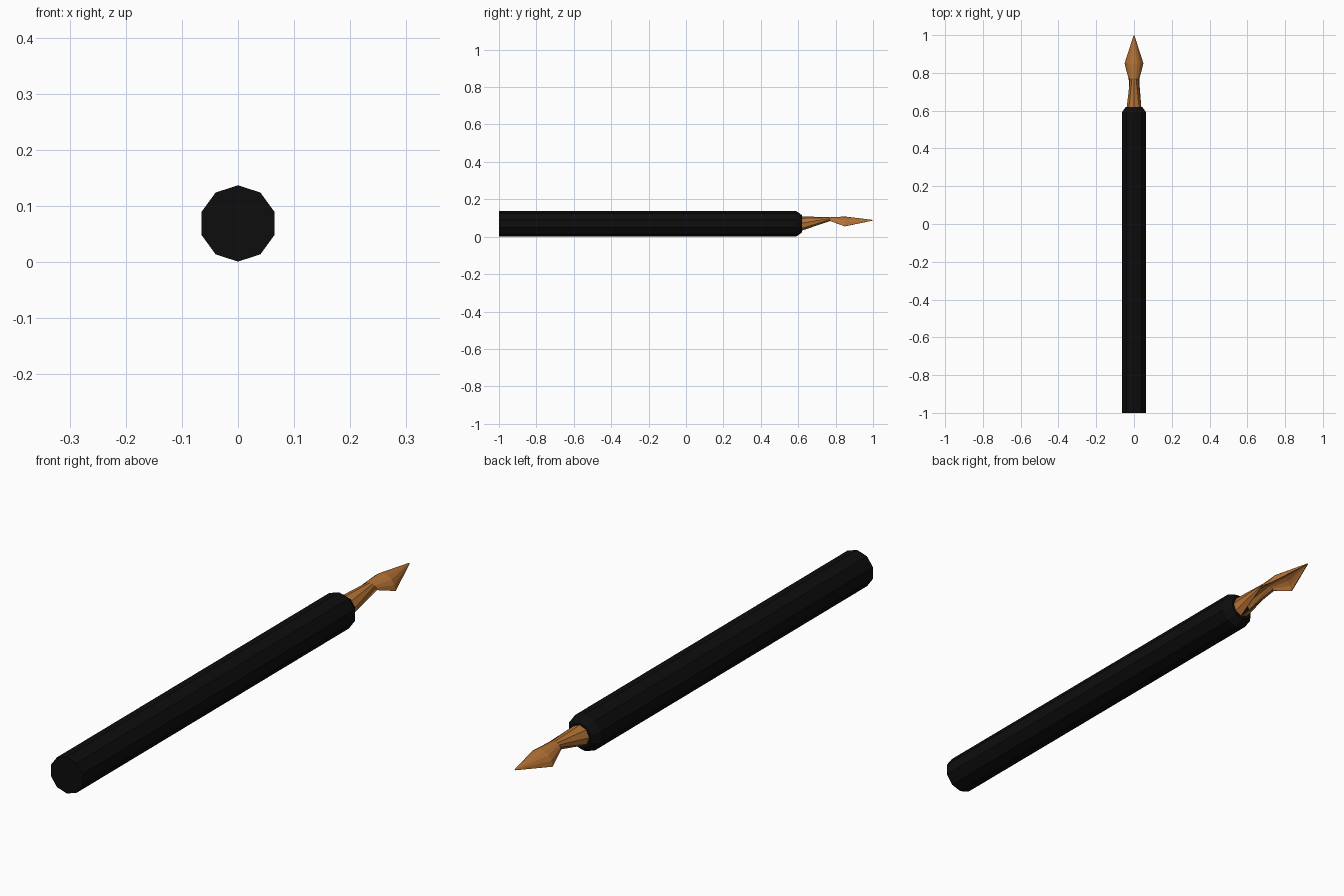
import bpy
import math

if "Cube" in bpy.data.objects:
    bpy.data.objects.remove(bpy.data.objects["Cube"])


def material(name, rgb):
    m = bpy.data.materials.new(name)
    m.diffuse_color = (*rgb, 1)
    m.use_nodes = True
    m.node_tree.nodes["Principled BSDF"].inputs["Base Color"].default_value = m.diffuse_color
    return m


def build(name, verts, faces, mat):
    me = bpy.data.meshes.new(name)
    me.from_pydata(verts, [], faces)
    me.materials.append(mat)
    ob = bpy.data.objects.new(name, me)
    bpy.context.collection.objects.link(ob)
    return ob


def bridge(rows, n, closed):
    """Quads joining successive rows of n points."""
    return [(r * n + i, r * n + (i + 1) % n, (r + 1) * n + (i + 1) % n, (r + 1) * n + i)
            for r in range(rows - 1) for i in range(n if closed else n - 1)]


black = material("black lacquer", (0.004, 0.004, 0.004))
copper = material("copper", (0.46, 0.17, 0.035))

# Handle: ten-sided rod with a chamfered front end
SIDES, CZ = 10, 0.069
rings = [(-1.0, 0.068), (0.59, 0.068), (0.62, 0.046)]
verts = [(r * math.sin(math.tau * i / SIDES), y, CZ + r * math.cos(math.tau * i / SIDES))
         for y, r in rings for i in range(SIDES)]
faces = bridge(len(rings), SIDES, True)
faces += [tuple(reversed(range(SIDES))), tuple(range(2 * SIDES, 3 * SIDES))]
build("handle", verts, faces, black)

# Nib: folded sheet, tubular at the socket, pinched at the neck, flared, then pointed
# columns: y, half width, top z, edge z, half sweep angle of the arc
sections = [(0.615, 0.039, 0.109, 0.031, 176),
            (0.77, 0.029, 0.104, 0.084, 90),
            (0.85, 0.050, 0.108, 0.056, 80),
            (0.999, 0.002, 0.090, 0.087, 80)]
N = 9
verts = []
for y, half, top, edge, sweep in sections:
    a = math.radians(sweep)
    widest = math.sin(min(a, math.pi / 2))
    for i in range(N):
        t = a * (2 * i / (N - 1) - 1)
        drop = (1 - math.cos(t)) / (1 - math.cos(a))
        verts.append((half * math.sin(t) / widest, y, top - (top - edge) * drop))
nib = build("nib", verts, bridge(len(sections), N, False), copper)
shell = nib.modifiers.new("thickness", 'SOLIDIFY')
shell.thickness = 0.003
shell.offset = -1
